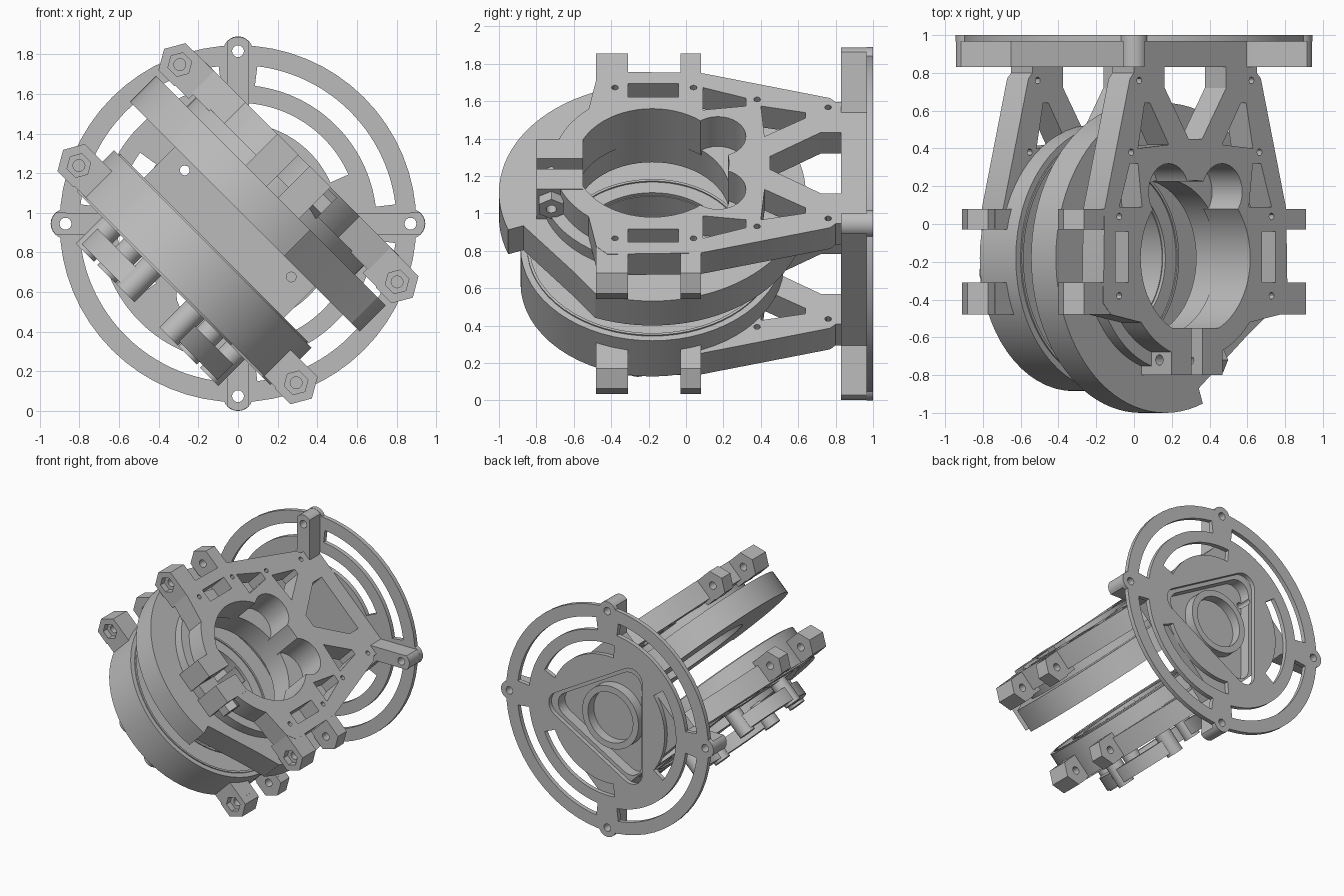
import bpy, bmesh
from math import pi, sin, cos, radians
from mathutils import Matrix

if "Cube" in bpy.data.objects:
    bpy.data.objects.remove(bpy.data.objects["Cube"])

grey = bpy.data.materials.new("light_grey")
grey.use_nodes = True
grey.diffuse_color = (0.5, 0.5, 0.5, 1)
grey.node_tree.nodes["Principled BSDF"].inputs["Base Color"].default_value = (0.5, 0.5, 0.5, 1)

LIFT = Matrix.Translation((0, 0, 0.945))
TILT = LIFT @ Matrix.Rotation(pi / 4, 4, 'Y')   # plates: (across, y, normal)
FACE = LIFT @ Matrix.Rotation(pi / 2, 4, 'X')   # base: (x, z, -y)
ALONG = TILT @ Matrix.Rotation(pi / 2, 4, 'X')  # lugs: (across, normal, -y)
CY = -0.18                                      # bore centre along y


def arc(r, a0=0, a1=360, cx=0, cy=0, n=64):
    last = n if a1 - a0 >= 360 else n - 1
    return [(cx + r * cos(radians(a0 + (a1 - a0) * i / last)),
             cy + r * sin(radians(a0 + (a1 - a0) * i / last))) for i in range(n)]


def band(r0, r1, a0, a1, cy=0):
    return arc(r1, a0, a1, 0, cy, 32) + arc(r0, a0, a1, 0, cy, 32)[::-1]


def box(x0, x1, y0, y1):
    return [(x0, y0), (x1, y0), (x1, y1), (x0, y1)]


def prism(name, pts, c0, c1, frame):
    """Extrude an outline from c0 to c1 along the frame's third axis."""
    c0, c1 = min(c0, c1), max(c0, c1)
    bm = bmesh.new()
    face = bm.faces.new([bm.verts.new((x, y, c0)) for x, y in pts])
    out = bmesh.ops.extrude_face_region(bm, geom=[face])
    moved = [v for v in out["geom"] if isinstance(v, bmesh.types.BMVert)]
    bmesh.ops.translate(bm, verts=moved, vec=(0, 0, c1 - c0))
    bmesh.ops.recalc_face_normals(bm, faces=bm.faces)
    bm.transform(frame)
    mesh = bpy.data.meshes.new(name)
    bm.to_mesh(mesh)
    bm.free()
    mesh.materials.append(grey)
    ob = bpy.data.objects.new(name, mesh)
    bpy.context.scene.collection.objects.link(ob)
    return ob


def combine(ob, tools, op):
    """Boolean the tools into an object, then bake and discard them."""
    for t in tools:
        t.hide_render = True
        m = ob.modifiers.new("cut", 'BOOLEAN')
        m.operation, m.object, m.solver = op, t, 'EXACT'
    dg = bpy.context.evaluated_depsgraph_get()
    mesh = bpy.data.meshes.new_from_object(ob.evaluated_get(dg))
    ob.modifiers.clear()
    ob.data = mesh
    for t in tools:
        bpy.data.objects.remove(t)


def cutter(pts, c0, c1, frame):
    return prism("cutter", pts, c0, c1, frame)


def both(pts):
    return [pts, [(-x, y) for x, y in pts]]


def rounded_triangle(reach):
    return [p for a in (0, 120, 240)
            for p in arc(0.1, a - 60, a + 60, reach * cos(radians(a)), reach * sin(radians(a)), 9)]


# Slotted base ring with four lobes
ring = prism("base_ring", arc(0.9), -1, -0.965, FACE)
ends = [(0.87 * cos(k * pi / 2), 0.87 * sin(k * pi / 2)) for k in range(4)]
combine(ring, [cutter(arc(0.075, cx=x, cy=y, n=24), -1, -0.965, FACE) for x, y in ends], 'UNION')
cuts = [cutter(band(0.7, 0.8, a + 7, a + 83), -1.1, -0.9, FACE) for a in (0, 90, 180, 270)]
cuts += [cutter(band(0.51, 0.61, a - 36, a + 36), -1.1, -0.9, FACE) for a in (60, 180, 300)]
cuts += [cutter(rounded_triangle(0.42), -1.1, -0.9, FACE)]
cuts += [cutter(arc(0.03, cx=x, cy=y, n=16), -1.1, -0.9, FACE) for x, y in ends]
combine(ring, cuts, 'DIFFERENCE')

# Square base block, open at the back
block = prism("base_block", box(-0.5, 0.5, 0.83, 0.966), -0.46, 0.46, TILT)
combine(block, [cutter(rounded_triangle(0.36), -1.1, -0.88, FACE)]
        + [cutter(arc(0.025, cx=0.38 * cos(a), cy=0.38 * sin(a), n=12), -1.1, -0.8, FACE)
           for a in (pi / 4 + pi / 2, -pi / 4)], 'DIFFERENCE')
hub = prism("base_hub", arc(0.25, n=40), -0.96, -0.87, FACE)
combine(hub, [cutter(arc(0.2, n=40), -1, -0.885, FACE)], 'DIFFERENCE')

# Spokes with round screw bosses
for k in range(4):
    turn = FACE @ Matrix.Rotation(k * pi / 2, 4, 'Z')
    outline = [(0.55, -0.055), (0.85, -0.055)] + arc(0.073, -50, 50, 0.87, 0, 12) + [(0.85, 0.055), (0.55, 0.055)]
    spoke = prism("base_spoke", outline, -0.966, -0.83, turn)
    combine(spoke, [cutter(arc(0.03, cx=0.87, n=16), -1.1, -0.7, turn)], 'DIFFERENCE')

# Two mirrored fork plates
for s, side in ((1, "upper"), (-1, "lower")):
    outline = [(0.46, 0.84), (0.46, 0.8), (0.49, 0.77), (0.68, 0.08), (0.69, -0.42), (0.63, -0.48)]
    outline = [(-x, y) for x, y in outline] + arc(0.53, 220, 320, 0, CY, 24) + outline[::-1]
    plate = prism(side + "_fork_plate", outline, s * 0.3, s * 0.46, TILT)
    pockets = both(arc(0.15, cx=0.2, cy=0.17, n=32))
    holes = [arc(0.41, cy=CY)] + pockets
    holes += [[(-0.23, 0.9), (-0.23, 0.72), (-0.05, 0.45), (0.05, 0.45), (0.23, 0.72), (0.23, 0.9)]]
    holes += both(box(0.5, 0.6, -0.31, -0.04))
    holes += both([(0.4, 0.09), (0.57, 0.09), (0.49, 0.32), (0.43, 0.32)])
    holes += both([(0.2, 0.42), (0.43, 0.4), (0.38, 0.64), (0.34, 0.64)])
    if s > 0:
        holes += [box(-0.03, 0.05, -0.9, -0.5)]
    for x, y in ((0.57, 0.04), (0.57, -0.38), (0.48, 0.38), (0.42, 0.76)):
        holes += both(arc(0.018, cx=x, cy=y, n=12))
    combine(plate, [cutter(h, s * 0.2, s * 0.6, TILT) for h in holes], 'DIFFERENCE')

    # Hexagonal side lugs
    for d in (-1, 1):
        for y0, y1 in ((-0.48, -0.31), (-0.03, 0.08)):
            cx, cz = d * 0.775, s * 0.36
            lug = prism("side_lug", arc(0.112, 0, 360, cx, cz, 6), -y1, -y0, ALONG)
            foot = sorted((d * 0.62, d * 0.78))
            combine(lug, [cutter(box(*foot, cz - 0.09, cz + 0.098), -y1, -y0, ALONG)], 'UNION')
            tools = [cutter(arc(0.03, cx=cx, cy=cz, n=16), -1, 1, ALONG)]
            if y0 < -0.4:
                tools.append(cutter(arc(0.062, cx=cx, cy=cz, n=6), 0.43, 0.6, ALONG))
            combine(lug, tools, 'DIFFERENCE')

    # Neck between the plate and the housing ring
    neck = prism(side + "_neck", arc(0.6, cy=CY), s * 0.2, s * 0.31, TILT)
    combine(neck, [cutter(h, s * 0.1, s * 0.5, TILT)
                   for h in [arc(0.41, cy=CY)] + pockets], 'DIFFERENCE')

# Clamp ears with a cross bolt hole and a nut
cross = TILT @ Matrix.Translation((0, -0.72, 0.37)) @ Matrix.Rotation(pi / 2, 4, 'Y')
for x0, x1 in ((-0.18, -0.03), (0.05, 0.2)):
    ear = prism("clamp_ear", box(x0, x1, -0.8, -0.55), 0.23, 0.462, TILT)
    combine(ear, [cutter(arc(0.028, n=16), -0.4, 0.4, cross)], 'DIFFERENCE')
nut = prism("clamp_nut", arc(0.075, n=6), 0.2, 0.26, cross)
combine(nut, [cutter(arc(0.028, n=16), 0.1, 0.4, cross)], 'DIFFERENCE')

# Housing rings: the upper one is larger, with a stepped corner
hood = arc(0.82, -22, 290, 0, CY, 80) + [(0.25, -0.87), (0.6, -0.6)]
upper = prism("upper_housing", hood, 0.05, 0.235, TILT)
combine(upper, [cutter(arc(0.415, cy=CY), -0.1, 0.4, TILT)], 'DIFFERENCE')
lower = prism("lower_housing", arc(0.705, cy=CY), -0.45, -0.18, TILT)
combine(lower, [cutter(arc(0.415, cy=CY), -0.6, 0, TILT),
                cutter(box(-0.9, 0.9, 0.08, 0.9), -0.6, -0.3, TILT)], 'DIFFERENCE')

# Thin seam lips standing on the lower housing face
for r in (0.51, 0.67):
    lip = prism("seam_lip", arc(r, cy=CY), -0.185, -0.172, TILT)
    combine(lip, [cutter(arc(r - 0.015, cy=CY), -0.3, 0, TILT)], 'DIFFERENCE')

# Curved outer brackets below the lower plate, on round posts
for a0, a1 in ((130, 250), (290, 410)):
    prism("outer_bracket", band(0.4, 0.5, a0, a1, CY), -0.63, -0.52, TILT)
    for a in (a0, (a0 + a1) / 2, a1):
        x, y = 0.45 * cos(radians(a)), CY + 0.45 * sin(radians(a))
        prism("bracket_post", arc(0.065, cx=x, cy=y, n=20), -0.65, -0.45, TILT)

# Smooth curved walls, keep edges crisp
for ob in bpy.context.scene.collection.objects:
    if ob.type == 'MESH' and grey.name in ob.data.materials:
        for p in ob.data.polygons:
            p.use_smooth = True
        ob.data.set_sharp_from_angle(angle=radians(30))
